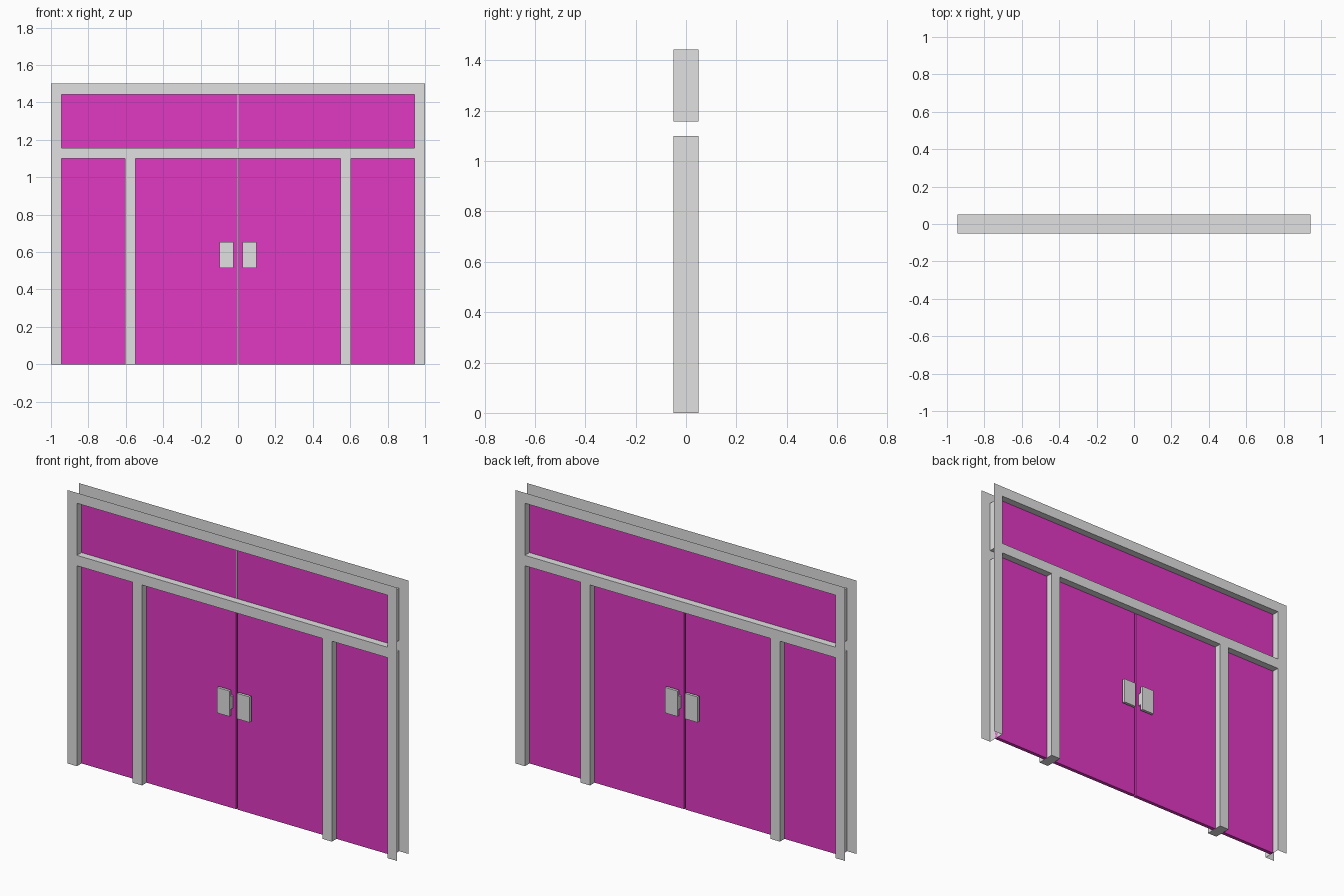
import bpy
import bmesh

cube = bpy.data.objects.get("Cube")
if cube:
    bpy.data.objects.remove(cube, do_unlink=True)


def material(name, r, g, b):
    m = bpy.data.materials.new(name)
    m.use_nodes = True
    m.diffuse_color = (r, g, b, 1)
    m.node_tree.nodes["Principled BSDF"].inputs["Base Color"].default_value = (r, g, b, 1)
    return m


GREY = material("light_grey", 0.75, 0.75, 0.75)
MAGENTA = material("magenta_panel", 0.75, 0.04, 0.55)


def finish(name, bm, mat):
    mesh = bpy.data.meshes.new(name)
    bm.to_mesh(mesh)
    bm.free()
    mesh.materials.append(mat)
    obj = bpy.data.objects.new(name, mesh)
    bpy.context.collection.objects.link(obj)
    return obj


def box(name, x, y, z, mat):
    """Box spanning the given (min, max) pairs."""
    bm = bmesh.new()
    bmesh.ops.create_cube(bm, size=1)
    for v in bm.verts:
        v.co = [(a + b) / 2 + c * (b - a) for c, (a, b) in zip(v.co, (x, y, z))]
    return finish(name, bm, mat)


# Frame: front and back sheets on a grid, joined only by the opening reveals
XS = [-1, -0.943, -0.605, -0.548, 0.548, 0.605, 0.943, 1]
ZS = [0, 1.1, 1.157, 1.443, 1.5]
DEPTH = 0.05
GLASS = 0.01


def is_open(i, j):
    return (j == 0 and i in (1, 3, 5)) or (j == 2 and 1 <= i <= 5)


def is_solid(i, j):
    return 0 <= i < len(XS) - 1 and 0 <= j < len(ZS) - 1 and not is_open(i, j)


bm = bmesh.new()


def quad(points):
    bm.faces.new([bm.verts.new(p) for p in points])


def reveal(a, b):
    """Strip running through the depth of the frame along edge a-b."""
    quad([(a[0], -DEPTH, a[1]), (b[0], -DEPTH, b[1]),
          (b[0], DEPTH, b[1]), (a[0], DEPTH, a[1])])


for i in range(len(XS) - 1):
    for j in range(len(ZS) - 1):
        x0, x1, z0, z1 = XS[i], XS[i + 1], ZS[j], ZS[j + 1]
        corners = [(x0, z0), (x1, z0), (x1, z1), (x0, z1)]
        if is_solid(i, j):
            quad([(x, -DEPTH, z) for x, z in corners])
            quad([(x, DEPTH, z) for x, z in reversed(corners)])
            # Feet of the two mullions
            if j == 0 and i in (2, 4):
                reveal(corners[1], corners[0])
            continue
        neighbours = [(i, j - 1), (i + 1, j), (i, j + 1), (i - 1, j)]
        for k, n in enumerate(neighbours):
            if is_solid(*n):
                reveal(corners[k], corners[(k + 1) % 4])

bmesh.ops.remove_doubles(bm, verts=bm.verts, dist=0.0001)
finish("frame", bm, GREY)

# Transom panel with a thin dividing strip on the front only
box("transom_panel", (XS[1], XS[6]), (-GLASS, GLASS), (ZS[2], ZS[3]), MAGENTA)
box("transom_strip", (-0.003, 0.003), (-GLASS - 0.002, -GLASS), (ZS[2], ZS[3]), GREY)


def span(side, a, b):
    return tuple(sorted((side * a, side * b)))


# Side panels, doors and handles, mirrored left and right
for side, label in ((1, "left"), (-1, "right")):
    box(label + "_side_panel", span(side, XS[5], XS[6]), (-GLASS, GLASS), (0, ZS[1]), MAGENTA)
    box(label + "_door", span(side, 0.004, XS[4]), (-GLASS, GLASS), (0, ZS[1]), MAGENTA)
    for face, end in ((-1, "front"), (1, "back")):
        box(f"{label}_{end}_handle_plate", span(side, 0.023, 0.1),
            span(face, 0.026, 0.041), (0.515, 0.655), GREY)
        box(f"{label}_{end}_handle_stem", span(side, 0.023, 0.045),
            span(face, GLASS, 0.026), (0.55, 0.62), GREY)
